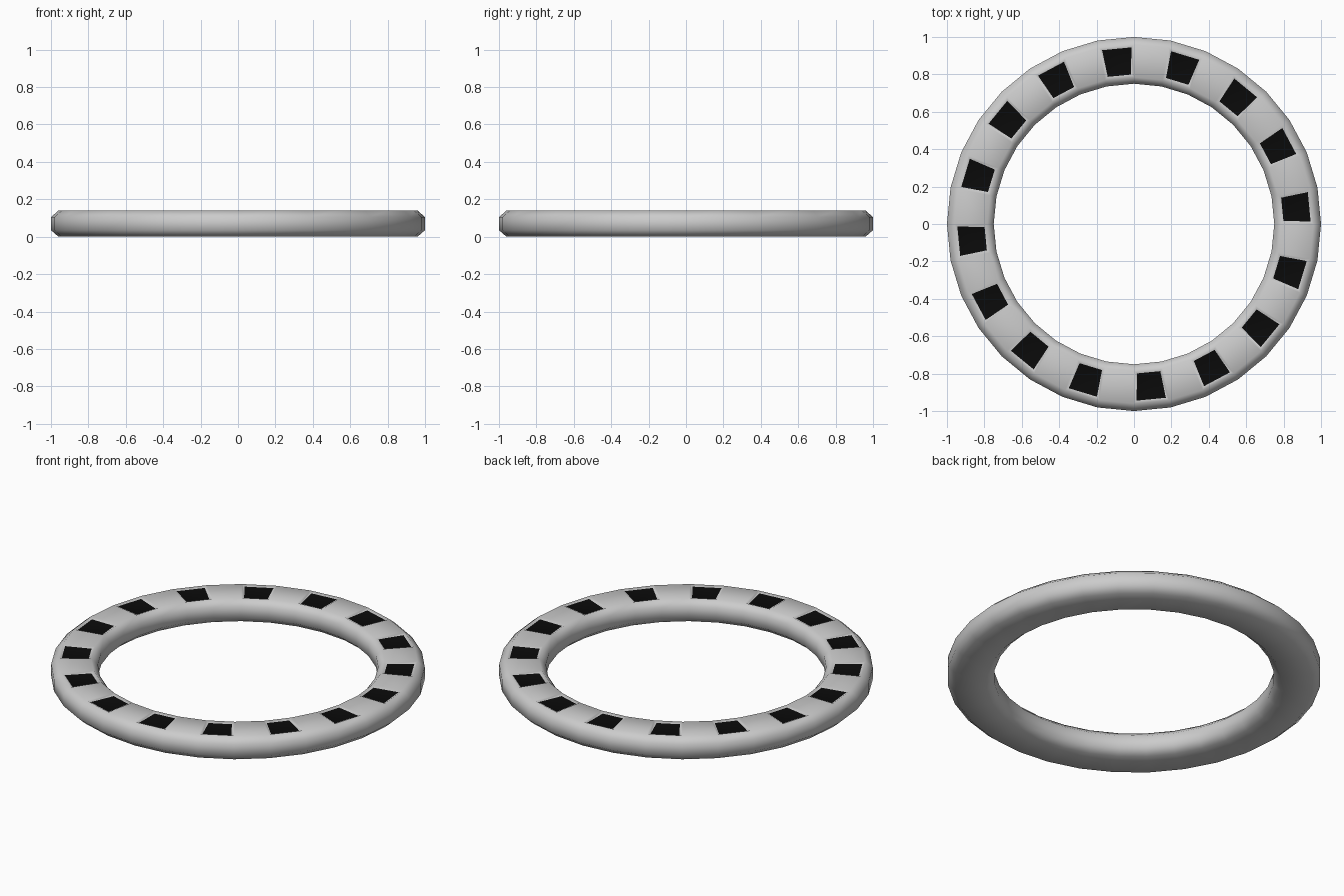
import bpy, bmesh, math

if "Cube" in bpy.data.objects:
    bpy.data.objects.remove(bpy.data.objects["Cube"])

SEGMENTS = 32
# ring cross-section: (radius, height), counter-clockwise
PROFILE = [(0.79, 0.0), (0.96, 0.0), (1.0, 0.035), (1.0, 0.105),
           (0.96, 0.14), (0.785, 0.14), (0.75, 0.105), (0.75, 0.035)]


def material(name, color):
    m = bpy.data.materials.new(name)
    m.diffuse_color = color
    m.use_nodes = True
    m.node_tree.nodes["Principled BSDF"].inputs["Base Color"].default_value = m.diffuse_color
    return m


# ring body: sweep the profile around z
bm = bmesh.new()
loops = []
for i in range(SEGMENTS):
    a = 2 * math.pi * i / SEGMENTS
    loops.append([bm.verts.new((r * math.cos(a), r * math.sin(a), z)) for r, z in PROFILE])
top_faces = []
n = len(PROFILE)
for i in range(SEGMENTS):
    p, q = loops[i], loops[(i + 1) % SEGMENTS]
    for j in range(n):
        k = (j + 1) % n
        f = bm.faces.new((p[j], p[k], q[k], q[j]))
        f.smooth = True
        if j == 4 and i % 2 == 0:
            top_faces.append(f)
bmesh.ops.recalc_face_normals(bm, faces=bm.faces[:])

# dark windows: every other top face, inset and slightly sunken
bmesh.ops.inset_individual(bm, faces=top_faces, thickness=0.021, depth=-0.008)
for f in top_faces:
    f.material_index = 1

mesh = bpy.data.meshes.new("ring")
bm.to_mesh(mesh)
bm.free()
mesh.materials.append(material("grey", (0.8, 0.8, 0.8, 1)))
mesh.materials.append(material("black", (0.003, 0.003, 0.003, 1)))
ring = bpy.data.objects.new("ring", mesh)
bpy.context.collection.objects.link(ring)
